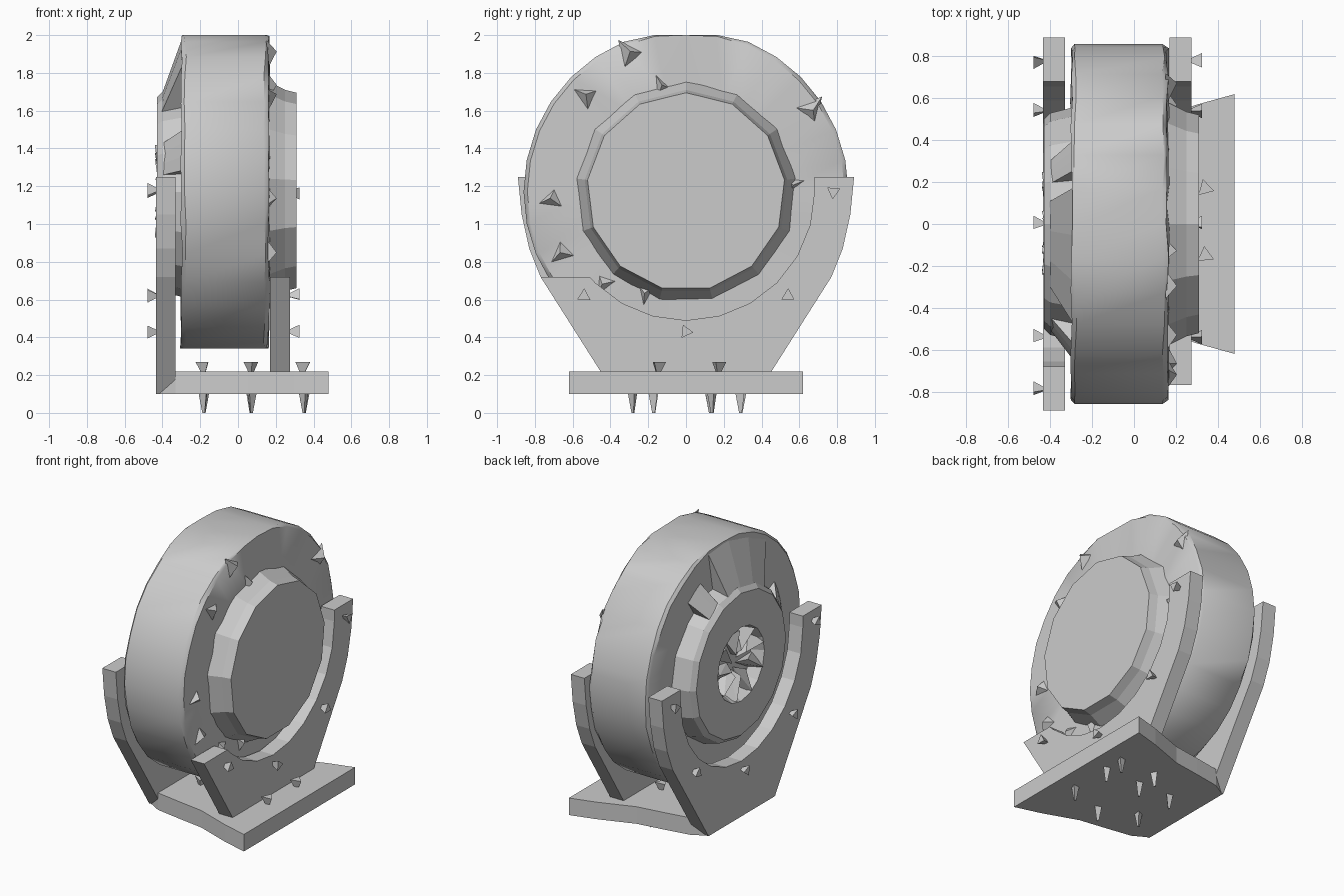
import bpy, bmesh, math, random
from mathutils import Vector, Matrix

random.seed(4)
if "Cube" in bpy.data.objects:
    bpy.data.objects.remove(bpy.data.objects["Cube"])

AXLE = 1.17          # height of the drum's axis
grey = bpy.data.materials.new("plain grey")
grey.use_nodes = True
grey.diffuse_color = (0.6, 0.6, 0.6, 1)
grey.node_tree.nodes["Principled BSDF"].inputs["Base Color"].default_value = (0.6, 0.6, 0.6, 1)


def finish(name, bm, smooth=None):
    """Turn a bmesh into a named, coloured object."""
    bmesh.ops.recalc_face_normals(bm, faces=bm.faces)
    mesh = bpy.data.meshes.new(name)
    bm.to_mesh(mesh)
    bm.free()
    obj = bpy.data.objects.new(name, mesh)
    bpy.context.collection.objects.link(obj)
    mesh.materials.append(grey)
    if smooth:
        bpy.ops.object.select_all(action='DESELECT')
        obj.select_set(True)
        bpy.context.view_layer.objects.active = obj
        bpy.ops.object.shade_smooth_by_angle(angle=math.radians(smooth))
    return obj


def polar(x, r, a):
    """Point around the axle; angle runs from straight up towards +y."""
    return Vector((x, r * math.sin(a), AXLE + r * math.cos(a)))


def lathe(name, profile, sides, smooth=None, wobble=0.0, low=0.0, high=2.0):
    """Spin (x, radius) pairs around the axle and cap both ends."""
    bm = bmesh.new()
    rings = []
    for x, r in profile:
        ring = []
        for i in range(sides):
            p = polar(x + random.uniform(-wobble, wobble), r, math.tau * i / sides)
            p.z = min(max(p.z, low), high)
            ring.append(bm.verts.new(p))
        rings.append(ring)
    for a, b in zip(rings, rings[1:]):
        for i in range(sides):
            j = (i + 1) % sides
            bm.faces.new((a[i], a[j], b[j], b[i]))
    bm.faces.new(rings[0])
    bm.faces.new(rings[-1])
    return finish(name, bm, smooth)


def prism(name, points, offset):
    """Extrude a flat outline along an offset."""
    bm = bmesh.new()
    face = bm.faces.new([bm.verts.new(p) for p in points])
    out = bmesh.ops.extrude_face_region(bm, geom=[face])
    moved = [v for v in out["geom"] if isinstance(v, bmesh.types.BMVert)]
    bmesh.ops.translate(bm, verts=moved, vec=offset)
    return finish(name, bm)


def hull(name, points):
    bm = bmesh.new()
    for p in points:
        bm.verts.new(p)
    bmesh.ops.convex_hull(bm, input=bm.verts)
    return finish(name, bm)


def stud(name, base, direction, length, radius):
    """Small three-sided chip, wide at one end and pointed at the other."""
    bm = bmesh.new()
    bmesh.ops.create_cone(bm, cap_ends=True, segments=3, radius1=radius * 0.3,
                          radius2=radius, depth=length)
    turn = Vector(direction).to_track_quat('Z', 'Y').to_matrix().to_4x4()
    spin = Matrix.Rotation(random.uniform(0, math.tau), 4, 'Z')
    middle = Vector(base) + Vector(direction) * length * 0.5
    bmesh.ops.transform(bm, matrix=Matrix.Translation(middle) @ turn @ spin, verts=bm.verts)
    return finish(name, bm)


# Drum: a broad wheel with slightly uneven rims
lathe("drum", [(-0.28, 0.5), (-0.3, 0.84), (-0.28, 0.86), (0.14, 0.86), (0.16, 0.84), (0.165, 0.5)],
      32, smooth=40, wobble=0.007, low=0.34, high=2.0)

# Plain hub on the +x side
lathe("left_hub", [(0.15, 0.59), (0.25, 0.54), (0.31, 0.525)], 13)

# Hollow hub on the -x side
lathe("right_hub", [(-0.28, 0.56), (-0.4, 0.53), (-0.43, 0.5), (-0.43, 0.26), (-0.35, 0.22)], 16)

# Sloping gussets between the hollow hub and the drum rim
for n, (start, end, reach) in enumerate([(-35, 12, 0.83), (-80, -60, 0.66), (22, 36, 0.68)]):
    angles = [math.radians(start + (end - start) * k / 3) for k in range(4)]
    hull(f"hub_gusset_{n}", [polar(x, r, a) for a in angles
                             for x, r in ((-0.41, 0.5), (-0.29, reach), (-0.28, 0.5))])

# Jagged blades inside the hollow hub
for n in range(9):
    a = math.tau * n / 9
    hull(f"hub_blade_{n}", [polar(-0.35, 0.05, a), polar(-0.35, 0.24, a + 0.45),
                            polar(-0.44, 0.25, a + 0.1), polar(-0.42, 0.09, a + 0.5),
                            polar(-0.35, 0.24, a)])

# Chipped pieces on the +x face of the drum
for n, (deg, r) in enumerate([(-95, 0.72), (-118, 0.74), (-48, 0.74), (-15, 0.58), (-140, 0.66),
                              (-24, 0.8), (55, 0.8), (84, 0.57), (200, 0.58)]):
    a = math.radians(deg)
    hull(f"face_chip_{n}", [polar(0.15, r - 0.08, a - 0.06), polar(0.15, r + 0.08, a),
                            polar(0.15, r - 0.03, a + 0.13), polar(0.205, r, a + 0.04)])


# Cradle plates holding the drum from both sides
def cradle(name, x, foot_z, foot_y, broken):
    inner, outer = 0.68, 0.89
    side = [(outer, 1.25), (0.87, 1.05), (0.83, 0.87), (0.77, 0.72), (foot_y, foot_z)]
    arc = [(inner * math.sin(t), AXLE - inner * math.cos(t))
           for t in (math.radians(d) for d in range(0, 91, 15))]
    arc.append((inner, 1.25))
    if broken:
        left = [(-y, z) for y, z in side[3:]]
        left_arc = [(-y, z) for y, z in arc[1:] if z < 0.69] + [(-0.51, 0.72)]
    else:
        left = [(-y, z) for y, z in side]
        left_arc = [(-y, z) for y, z in arc[1:]]
    loop = side + left[::-1] + left_arc[::-1] + arc
    prism(name, [(x, y, z) for y, z in loop], (0.105, 0, 0))


cradle("right_cradle", -0.435, 0.1, 0.37, False)
cradle("left_cradle", 0.17, 0.2, 0.44, True)

# Base plate, wide under +x and narrowing with a soft curve
edge = [(0.48, 0.62), (0.3, 0.57), (0.05, 0.48), (-0.15, 0.45), (-0.33, 0.42), (-0.435, 0.36)]
prism("base_plate", [(x, y, 0.1) for x, y in edge] + [(x, -y, 0.1) for x, y in edge[::-1]],
      (0, 0, 0.12))

# Bolt chips on the cradle faces
spots = [(-0.54, 0.62), (0.54, 0.62), (0, 0.43), (0.78, 1.17), (-0.79, 1.18)]
for n, (y, z) in enumerate(spots):
    stud(f"right_cradle_bolt_{n}", (-0.43, y, z), (-1, 0, 0), 0.05, 0.04)
    if n < 4:
        stud(f"left_cradle_bolt_{n}", (0.27, y, z), (1, 0, 0), 0.055, 0.04)

# Bolt chips on top of the base and thin spikes below it
for n, (x, y) in enumerate([(-0.18, -0.16), (0.07, 0.17), (0.34, -0.15), (0.34, 0.17)]):
    stud(f"base_bolt_{n}", (x, y, 0.21), (0, 0, 1), 0.06, 0.045)
feet = [(0.35, -0.17), (0.35, 0.14), (0.35, 0.29), (0.07, -0.28), (0.07, 0.13),
        (0.07, 0.29), (-0.18, -0.17), (-0.18, 0.13)]
for n, (x, y) in enumerate(feet):
    stud(f"base_spike_{n}", (x, y, 0.0), (0, 0, 1), 0.11, 0.03)
